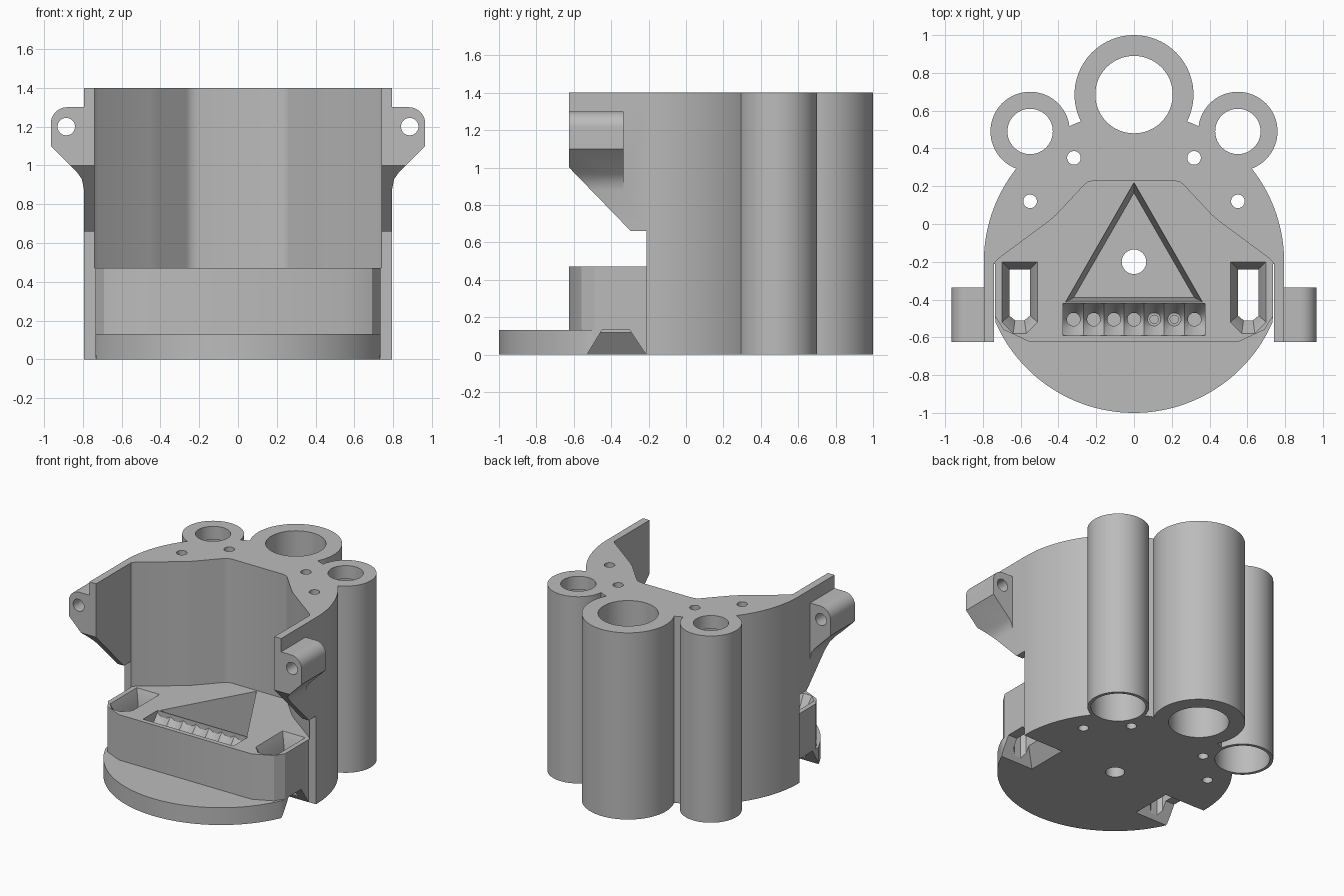
import bpy
import bmesh
from math import cos, sin, pi, radians

cube = bpy.data.objects.get("Cube")
if cube:
    bpy.data.objects.remove(cube, do_unlink=True)

grey = bpy.data.materials.new("plain grey")
grey.use_nodes = True
grey.diffuse_color = (0.5, 0.5, 0.5, 1)
grey.node_tree.nodes["Principled BSDF"].inputs["Base Color"].default_value = (0.5, 0.5, 0.5, 1)


def loft(name, start, end, lo, hi, axis="z"):
    """Solid between two matching outlines placed at lo and hi on an axis."""
    place = {"x": lambda p, t: (t, p[0], p[1]),
             "y": lambda p, t: (p[0], t, p[1]),
             "z": lambda p, t: (p[0], p[1], t)}[axis]
    bm = bmesh.new()
    a = [bm.verts.new(place(p, lo)) for p in start]
    b = [bm.verts.new(place(p, hi)) for p in end]
    bm.faces.new(a)
    bm.faces.new(b)
    for i in range(len(a)):
        j = (i + 1) % len(a)
        bm.faces.new((a[i], a[j], b[j], b[i]))
    bmesh.ops.recalc_face_normals(bm, faces=bm.faces)
    mesh = bpy.data.meshes.new(name)
    bm.to_mesh(mesh)
    bm.free()
    mesh.materials.append(grey)
    obj = bpy.data.objects.new(name, mesh)
    bpy.context.scene.collection.objects.link(obj)
    return obj


def prism(name, outline, lo, hi, axis="z"):
    return loft(name, outline, outline, lo, hi, axis)


def arc(cx, cy, r, a0=0, a1=360, n=64, closed=True):
    count = n if closed else n + 1
    angles = [radians(a0 + (a1 - a0) * i / n) for i in range(count)]
    return [(cx + r * cos(a), cy + r * sin(a)) for a in angles]


def rect(x0, x1, y0, y1):
    return [(x0, y0), (x1, y0), (x1, y1), (x0, y1)]


def flip(points, side):
    return [(side * x, y) for x, y in points]


def mirrored(right):
    """Close a symmetric outline from its +x half."""
    return right + [(-x, y) for x, y in reversed(right)]


def combine(target, operation, tool):
    """Apply a boolean and discard the tool."""
    mod = target.modifiers.new("cut", "BOOLEAN")
    mod.operation = operation
    mod.solver = "EXACT"
    mod.object = tool
    graph = bpy.context.evaluated_depsgraph_get()
    graph.update()
    mesh = bpy.data.meshes.new_from_object(target.evaluated_get(graph))
    target.modifiers.clear()
    target.data = mesh
    bpy.data.objects.remove(tool, do_unlink=True)


def add(tool):
    combine(body, "UNION", tool)


def cut(tool):
    combine(body, "DIFFERENCE", tool)


HEIGHT, DECK, CENTRE = 1.4, 0.47, -0.2

# Tall rounded housing with straight side walls
outline = arc(0, CENTRE, 0.795, 0, 180, 80, False) + [(-0.795, -0.625), (0.795, -0.625)]
body = prism("holder_body", outline, 0, HEIGHT)

# Three rear tubes
add(prism("centre_tube", arc(0, 0.685, 0.315, n=80), 0, HEIGHT))
for s in (-1, 1):
    add(prism("side_tube", arc(s * 0.55, 0.49, 0.21), 0, HEIGHT))

# Side ears with rounded outer corner and sloping underside
ear = ([(0.77, 1.3)] + arc(0.88, 1.215, 0.085, 90, 0, 12, False)
       + [(0.965, 1.1), (0.83, 0.965), (0.805, 0.93), (0.795, 0.88), (0.77, 0.88)])
for s in (-1, 1):
    add(prism("ear", flip(ear, s), -0.625, -0.335, "y"))
    cut(prism("ear_hole", arc(s * 0.885, 1.2, 0.045, n=32), -0.8, -0.2, "y"))

# Sloping cutaway below the front of the side walls
cut(prism("front_cutaway", [(-1.2, -0.2), (-0.212, -0.2), (-0.212, 0.66),
                            (-0.295, 0.66), (-0.625, 1.0), (-0.825, 1.206),
                            (-1.2, 1.206)], -1.2, 1.2, "x"))

# Front block and low round base
block = mirrored([(0.55, -0.625), (0.69, -0.56), (0.735, -0.49), (0.735, -0.05)])
add(prism("front_block", block, 0, 0.6))
disk = [(max(-0.735, min(0.735, x)), y)
        for x, y in arc(0, CENTRE, 0.8, 202, 338, 80, False)]
add(prism("round_base", disk + [(0.735, -0.1), (-0.735, -0.1)], 0, 0.13))

# Open cavity above the deck
cavity = mirrored([(0.74, -1.2), (0.74, -0.21), (0.72, -0.185), (0.45, 0.015),
                   (0.41, 0.05), (0.265, 0.205), (0.245, 0.222), (0.21, 0.23)])
cut(prism("cavity", cavity, DECK, 1.6))

# Tube bores, the side ones wider below a top lip
cut(prism("centre_bore", arc(0, 0.685, 0.205), -0.1, 1.5))
for s in (-1, 1):
    cut(prism("side_bore", arc(s * 0.55, 0.49, 0.12), -0.1, 1.5))
    cut(prism("side_counterbore", arc(s * 0.55, 0.49, 0.187), -0.1, 1.3))
    for x, y in ((0.318, 0.35), (0.55, 0.12)):
        cut(prism("screw_hole", arc(s * x, y, 0.036, n=32), -0.1, 1.5))

# Tapered triangular recess with a central through hole
cut(loft("triangle_recess", [(0, 0.165), (0.32, -0.39), (-0.32, -0.39)],
         [(0, 0.22), (0.362, -0.412), (-0.362, -0.412)], 0.13, DECK + 0.005))
cut(prism("centre_hole", arc(0, CENTRE, 0.065, n=40), -0.1, 0.6))

# Row of conical cups
for i in range(-3, 4):
    x = i * 0.1067
    cup = loft("cup", arc(x, -0.505, 0.035, n=32), arc(x, -0.505, 0.125, n=32), 0.35, 0.49)
    combine(cup, "INTERSECT", prism("cell", rect(x - 0.055, x + 0.055, -0.59, -0.42), 0.2, 0.6))
    cut(cup)
    radius = 0.022 if i in (1, 2) else 0.035
    cut(prism("cup_hole", arc(x, -0.505, radius, n=24), 0.2, 0.4))

# Side slots: funnel, shaft, and flared opening at the lower edge
mouth = [(0.51, -0.2), (0.7, -0.2), (0.7, -0.52), (0.64, -0.58), (0.57, -0.58), (0.51, -0.52)]
throat = [(0.55, -0.24), (0.66, -0.24), (0.66, -0.485), (0.63, -0.51), (0.58, -0.51), (0.55, -0.485)]
for s in (-1, 1):
    cut(loft("slot_funnel", flip(throat, s), flip(mouth, s), 0.37, DECK + 0.002))
    cut(prism("slot_shaft", flip(throat, s), -0.1, 0.4))
    cut(loft("slot_flare", flip(rect(0.46, 0.9, -0.53, -0.213), s),
             flip(rect(0.56, 0.9, -0.45, -0.3), s), -0.001, 0.13))

# Smooth round walls, crisp edges
bpy.ops.object.select_all(action="DESELECT")
body.select_set(True)
bpy.context.view_layer.objects.active = body
bpy.ops.object.shade_smooth_by_angle(angle=radians(30))
